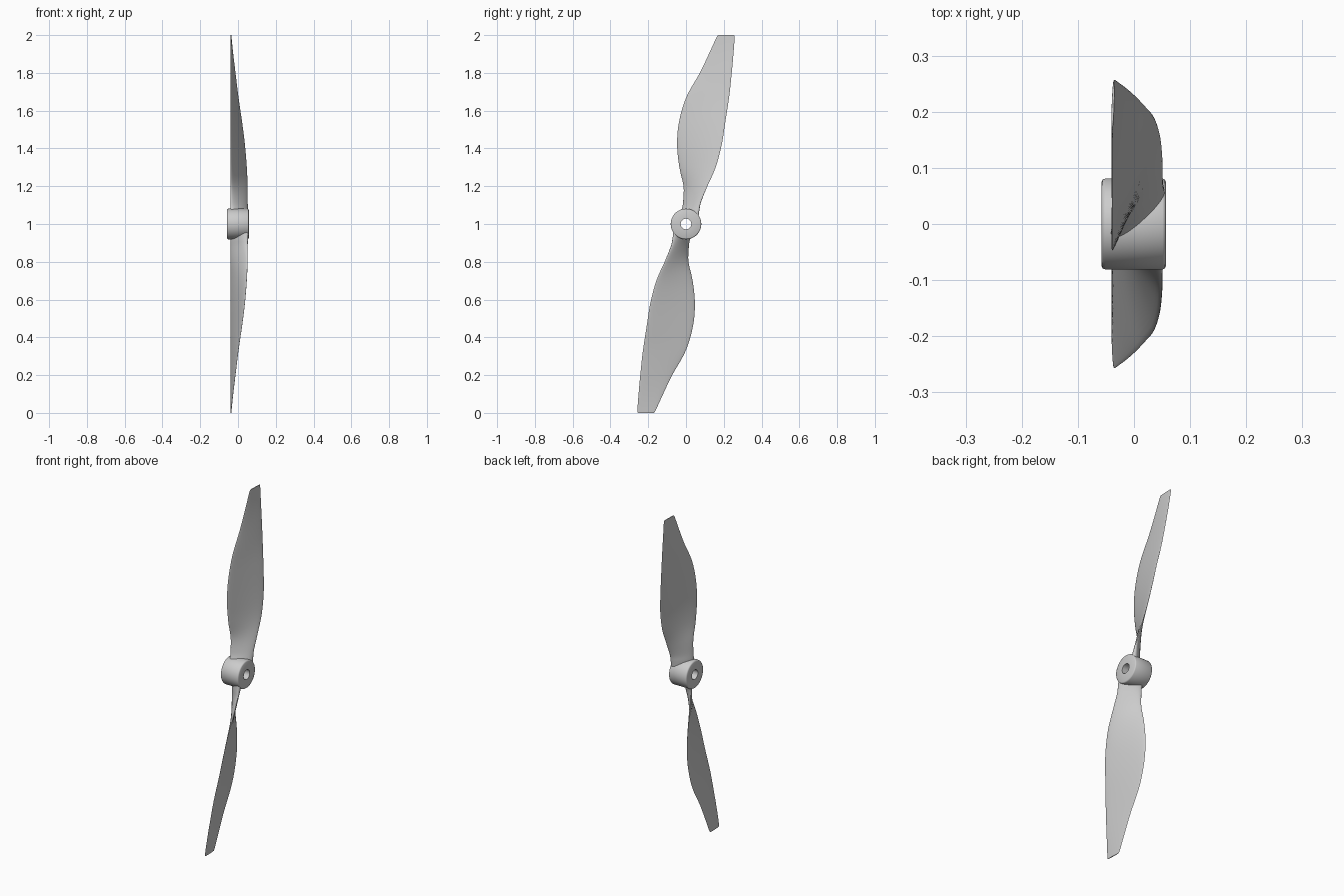
import bpy, bmesh, math
from mathutils import Matrix

cube = bpy.data.objects.get("Cube")
if cube:
    bpy.data.objects.remove(cube, do_unlink=True)

grey = bpy.data.materials.new("light grey")
grey.use_nodes = True
colour = (0.6, 0.6, 0.6, 1)
grey.diffuse_color = colour
grey.node_tree.nodes["Principled BSDF"].inputs["Base Color"].default_value = colour


def finish(name, bm, angle):
    bmesh.ops.recalc_face_normals(bm, faces=bm.faces)
    mesh = bpy.data.meshes.new(name)
    bm.to_mesh(mesh)
    bm.free()
    mesh.materials.append(grey)
    obj = bpy.data.objects.new(name, mesh)
    bpy.context.collection.objects.link(obj)
    bpy.ops.object.select_all(action="DESELECT")
    obj.select_set(True)
    bpy.context.view_layer.objects.active = obj
    bpy.ops.object.shade_smooth_by_angle(angle=math.radians(angle))
    return obj


def skin(bm, loops):
    """Bridge neighbouring closed loops of vertices with quads."""
    for a, b in zip(loops, loops[1:]):
        for i in range(len(a)):
            j = (i + 1) % len(a)
            bm.faces.new((a[i], a[j], b[j], b[i]))


def catmull(p0, p1, p2, p3, t):
    return [0.5 * (2 * b + (c - a) * t + (2 * a - 5 * b + 4 * c - d) * t ** 2
                   + (3 * b - a - 3 * c + d) * t ** 3)
            for a, b, c, d in zip(p0, p1, p2, p3)]


# Hub: a bored sleeve turned around the x axis, with small edge rounds
bm = bmesh.new()
profile = [(-0.058, 0.028), (-0.058, 0.074), (-0.056, 0.079), (-0.051, 0.081),
           (0.051, 0.081), (0.055, 0.079), (0.057, 0.075), (0.057, 0.028)]
SEG = 64
rings = []
for x, r in profile:
    angles = [math.tau * i / SEG for i in range(SEG)]
    rings.append([bm.verts.new((x, r * math.cos(a), 1 + r * math.sin(a))) for a in angles])
skin(bm, rings + rings[:1])
finish("hub", bm, 50)

# Blade stations: height, leading y, trailing y, trailing x, thickness
stations = [
    (1.045, -0.035, 0.064, 0.052, 0.050),
    (1.08, -0.020, 0.070, 0.051, 0.040),
    (1.12, -0.014, 0.080, 0.050, 0.030),
    (1.20, -0.013, 0.113, 0.050, 0.021),
    (1.30, -0.035, 0.157, 0.046, 0.017),
    (1.42, -0.047, 0.189, 0.036, 0.015),
    (1.54, -0.037, 0.208, 0.021, 0.013),
    (1.67, 0.001, 0.228, 0.002, 0.011),
    (1.80, 0.073, 0.242, -0.014, 0.009),
    (1.90, 0.121, 0.251, -0.026, 0.007),
    (1.985, 0.160, 0.257, -0.035, 0.005),
    (2.00, 0.170, 0.253, -0.036, 0.004),
]
LEAD_X = -0.039
RIM, STEPS = 32, 5


def section(bm, z, y0, y1, x1, thick):
    """Thin oval section laid along the slanted chord."""
    dx, dy = x1 - LEAD_X, y1 - y0
    length = math.hypot(dx, dy)
    loop = []
    for i in range(RIM):
        a = math.tau * i / RIM
        u, n = (1 - math.cos(a)) / 2, math.sin(a) * thick / 2
        loop.append(bm.verts.new((LEAD_X + dx * u + n * dy / length,
                                  y0 + dy * u - n * dx / length, z)))
    return loop


def blade(name, turn):
    bm = bmesh.new()
    loops = []
    last = len(stations) - 1
    for k in range(last):
        pts = [stations[min(max(k + d, 0), last)] for d in (-1, 0, 1, 2)]
        for s in range(STEPS):
            loops.append(section(bm, *catmull(*pts, s / STEPS)))
    loops.append(section(bm, *stations[last]))
    skin(bm, loops)
    bm.faces.new(loops[0])
    bm.faces.new(loops[-1])
    # Turn about the hub axis
    pivot = Matrix.Translation((0, 0, 1))
    bm.transform(pivot @ Matrix.Rotation(turn, 4, "X") @ pivot.inverted())
    finish(name, bm, 50)


blade("upper_blade", 0)
blade("lower_blade", math.pi)
